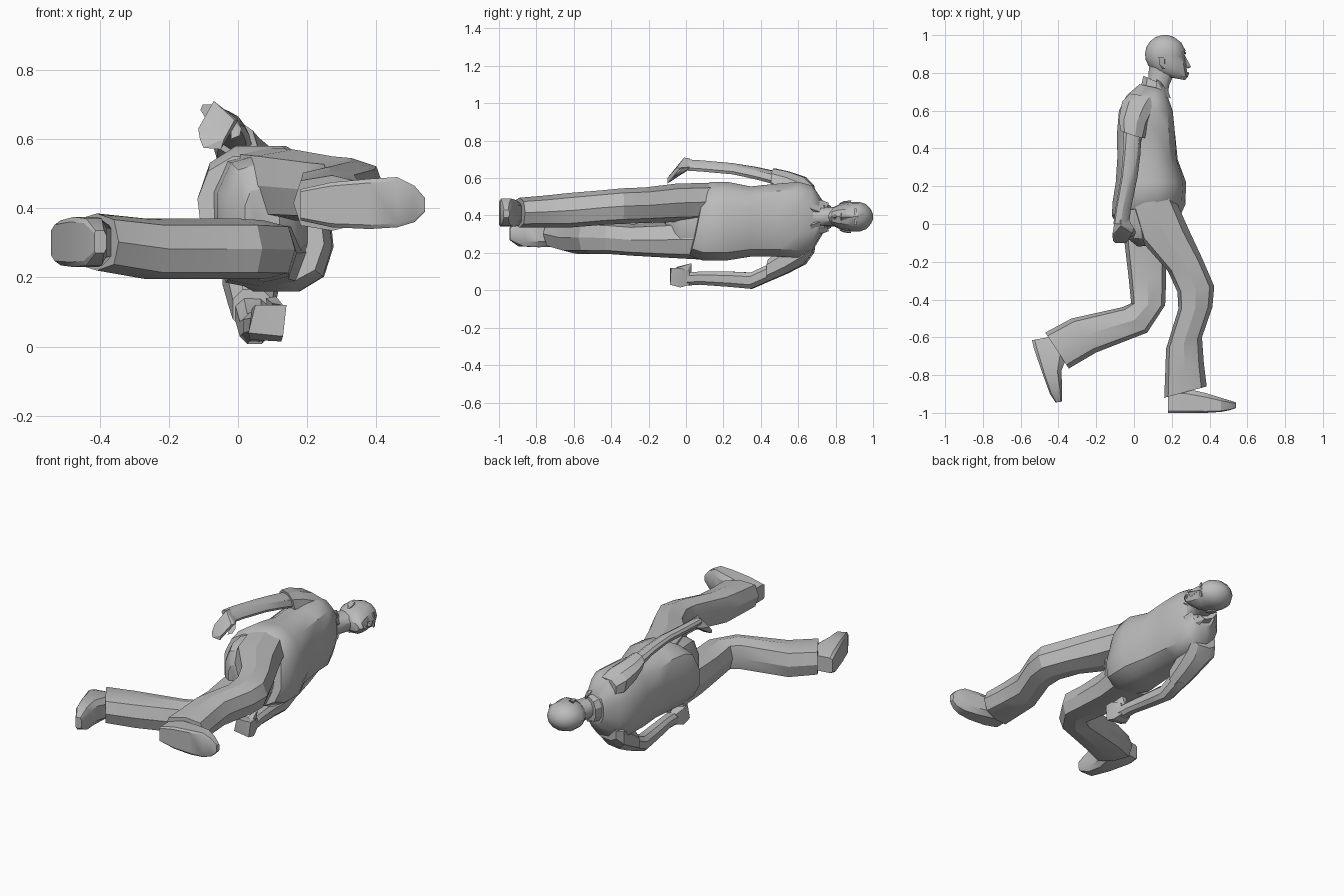
import bpy, bmesh, math
from mathutils import Vector

cube = bpy.data.objects.get("Cube")
if cube:
    bpy.data.objects.remove(cube, do_unlink=True)

grey = bpy.data.materials.new("plain grey")
grey.use_nodes = True
COL = (0.5, 0.5, 0.5, 1)
grey.diffuse_color = COL
grey.node_tree.nodes["Principled BSDF"].inputs["Base Color"].default_value = COL


def finish(name, bm, angle=30):
    """Turn a bmesh into a shaded, coloured object."""
    bmesh.ops.recalc_face_normals(bm, faces=bm.faces)
    me = bpy.data.meshes.new(name)
    bm.to_mesh(me)
    bm.free()
    ob = bpy.data.objects.new(name, me)
    bpy.context.collection.objects.link(ob)
    me.materials.append(grey)
    bpy.ops.object.select_all(action='DESELECT')
    ob.select_set(True)
    bpy.context.view_layer.objects.active = ob
    bpy.ops.object.shade_smooth_by_angle(angle=math.radians(angle))


def loft(name, rings, n=8, power=0.8, back_power=None, angle=30, phase=0.5):
    """Skin rings given as back point (x, y), front point (x, y), low z, high z
    and optionally the slant of the ring in x and y per unit of z."""
    bm = bmesh.new()
    loops = []
    reach = math.cos(math.pi / n) if phase else 1   # reach the full width
    for ax, ay, bx, by, z0, z1, *slant in rings:
        mid = Vector(((ax + bx) / 2, (ay + by) / 2, (z0 + z1) / 2))
        u = Vector(((bx - ax) / 2, (by - ay) / 2, 0))
        v = Vector((*(slant or (0, 0)), 1)) * (z1 - z0) / 2
        loop = []
        for i in range(n):
            t = 2 * math.pi * (i + phase) / n
            c, s = math.cos(t) / reach, math.sin(t) / reach
            p = back_power if back_power and c < 0 else power
            c = math.copysign(min(1, abs(c)) ** p, c)
            s = math.copysign(min(1, abs(s)) ** p, s)
            loop.append(bm.verts.new(mid + u * c + v * s))
        loops.append(loop)
    for p, q in zip(loops, loops[1:]):
        for i in range(n):
            j = (i + 1) % n
            bm.faces.new((p[i], p[j], q[j], q[i]))
    bm.faces.new(loops[0])
    bm.faces.new(loops[-1])
    finish(name, bm, angle)


def hull(name, pts, angle=20):
    """Small solid wrapped round a few points."""
    bm = bmesh.new()
    for p in pts:
        bm.verts.new(p)
    bmesh.ops.convex_hull(bm, input=bm.verts)
    finish(name, bm, angle)


# Shirt body, slightly twisted at the hem
loft("shirt", [
    (-.11, .03, .24, .065, .185, .55, -.12, .2),
    (-.105, .11, .262, .11, .16, .58, -.12, .1),
    (-.09, .22, .268, .22, .16, .58, -.1, 0),
    (-.085, .35, .228, .34, .18, .555, -.05, 0),
    (-.09, .48, .215, .50, .18, .57),
    (-.08, .60, .205, .60, .175, .58),
    (-.04, .68, .18, .67, .21, .56),
    (.03, .74, .17, .71, .30, .48),
], n=12, power=.72, back_power=.85, angle=35)

# Open collar, two folded flaps and a band
loft("collar_band", [
    (.035, .72, .18, .68, .31, .47),
    (.05, .785, .17, .73, .325, .46),
], n=10, power=.9)
for side, s in (("left", 1), ("right", -1)):
    m = .392
    hull(side + "_collar_flap", [
        (.17, .735, m + s * .02), (.195, .665, m + s * .045), (.12, .765, m + s * .075),
        (.12, .70, m + s * .10), (.16, .68, m + s * .09), (.16, .70, m + s * .01)])

# Trouser seat
loft("trouser_seat", [
    (-.08, .12, .21, .12, .18, .56),
    (-.06, -.02, .19, -.03, .18, .555),
    (-.03, -.08, .16, -.07, .21, .53),
    (.02, -.12, .12, -.11, .28, .46),
], n=10, power=.8)

# Forward trouser leg, creased down the front
loft("forward_trouser_leg", [
    (-.02, .10, .215, .14, .37, .575),
    (.03, -.08, .29, -.03, .365, .57),
    (.18, -.25, .365, -.19, .36, .55),
    (.23, -.36, .425, -.33, .355, .545),
    (.235, -.45, .415, -.44, .35, .535),
    (.17, -.66, .36, -.60, .335, .52),
    (.165, -.80, .37, -.74, .335, .505),
    (.16, -.92, .385, -.86, .335, .495),
], n=8, power=.85, back_power=.6, phase=0, angle=25)

# Trailing trouser leg, bent at the knee
loft("trailing_trouser_leg", [
    (-.06, .08, .20, .06, .165, .38),
    (-.05, -.10, .17, -.12, .175, .365),
    (-.03, -.27, .17, -.30, .185, .355),
    (-.015, -.42, .165, -.43, .195, .365),
    (-.06, -.44, .07, -.575, .195, .37),
    (-.33, -.50, -.20, -.68, .195, .37),
    (-.47, -.575, -.345, -.765, .22, .385),
], n=8, power=.7, back_power=.6, phase=0, angle=25)

# Shoes, flat on the sole side
loft("forward_shoe", [
    (.18, -1.0, .18, -.87, .365, .455),
    (.27, -1.0, .27, -.87, .345, .475),
    (.38, -1.0, .38, -.895, .34, .485),
    (.46, -.995, .46, -.92, .345, .49),
    (.51, -.985, .51, -.935, .36, .465),
    (.54, -.975, .54, -.945, .39, .43),
], n=8, power=.6, back_power=.2)
loft("trailing_shoe", [
    (-.54, -.615, -.40, -.59, .255, .345),
    (-.53, -.66, -.355, -.70, .235, .365),
    (-.485, -.79, -.385, -.78, .23, .375),
    (-.445, -.90, -.38, -.86, .235, .37),
    (-.415, -.945, -.38, -.94, .27, .335),
], n=8, power=.6, back_power=.25)

# Short sleeves
loft("left_sleeve", [
    (-.02, .69, .12, .67, .47, .56),
    (-.055, .65, .11, .62, .46, .605, -.2, 0),
    (-.07, .56, .07, .535, .51, .635, -.3, 0),
    (-.065, .495, .05, .455, .55, .65, -.3, 0),
], n=8, angle=25)
loft("right_sleeve", [
    (-.02, .69, .13, .67, .20, .29),
    (-.045, .65, .12, .62, .14, .30),
    (-.03, .55, .11, .53, .09, .235),
    (-.015, .46, .10, .43, .05, .165),
], n=8, angle=25)

# Bare forearms
loft("left_forearm", [
    (-.05, .50, .035, .47, .565, .635, -.3, 0),
    (-.05, .38, .025, .36, .595, .66, -.5, 0),
    (-.06, .25, .01, .25, .62, .68, -.6, 0),
    (-.09, .08, -.025, .08, .635, .695, -.6, 0),
    (-.10, .0, -.035, .0, .64, .70, -.6, 0),
], n=8)
loft("right_forearm", [
    (-.01, .48, .09, .46, .06, .15),
    (.005, .36, .09, .34, .008, .095),
    (.015, .25, .095, .23, .018, .10),
    (.04, .08, .11, .07, .03, .10),
    (.045, .0, .12, .0, .025, .095),
], n=8)

# Hands: a palm turned inward, curled fingers and a thumb
hull("left_hand", [
    (-.10, .03, .655), (-.03, .03, .66), (-.07, .02, .705), (-.07, -.01, .71),
    (-.115, -.06, .63), (-.11, -.09, .60), (0, -.03, .655), (-.01, -.05, .655),
    (-.10, -.10, .575), (-.05, -.10, .57), (-.04, -.10, .60)])
hull("left_thumb", [(-.03, .02, .65), (-.02, -.03, .66), (.0, -.02, .65),
                    (.005, -.06, .61), (-.02, -.07, .60), (.01, -.04, .63)])
hull("right_hand", [
    (.045, .02, .035), (.11, .02, .03), (.05, .02, .095), (.115, .02, .10),
    (.035, -.03, .02), (.125, -.03, .015), (.04, -.03, .11), (.14, -.03, .12),
    (.03, -.08, .04), (.13, -.085, .03), (.05, -.085, .12), (.14, -.08, .12)])
hull("right_thumb", [(.09, .03, .08), (.12, .0, .09), (.11, .03, .145),
                     (.08, .03, .14), (.13, -.05, .12), (.10, -.05, .125)])

# Neck and head
loft("neck", [
    (.06, .70, .18, .68, .335, .45),
    (.075, .76, .185, .73, .34, .445),
    (.08, .84, .21, .79, .34, .445),
], n=10, power=.95, angle=40)
loft("head", [
    (.14, .785, .27, .762, .365, .42),
    (.10, .81, .285, .78, .34, .447),
    (.075, .84, .28, .815, .324, .463),
    (.062, .87, .275, .85, .318, .469),
    (.058, .90, .266, .885, .314, .473),
    (.065, .935, .272, .92, .314, .473),
    (.085, .967, .25, .96, .327, .46),
    (.115, .99, .215, .988, .355, .432),
    (.15, 1.0, .18, 1.0, .38, .407),
], n=12, power=.95, angle=35, phase=0)

# Facial features and ears
Z = .393
hull("nose", [(.268, .895, Z), (.302, .832, Z), (.285, .822, Z), (.26, .85, Z),
              (.28, .83, Z + .02), (.28, .83, Z - .02)])
hull("lips", [(.29, .803, Z), (.293, .797, Z), (.287, .785, Z), (.265, .798, Z + .025),
              (.265, .798, Z - .025), (.27, .81, Z)])
for side, s in (("left", 1), ("right", -1)):
    hull(side + "_brow", [(.274, .91, Z + s * .01), (.276, .898, Z + s * .012),
                          (.268, .912, Z + s * .045), (.268, .9, Z + s * .045),
                          (.24, .905, Z + s * .03)])
    hull(side + "_ear", [(.135, .875, Z + s * .07), (.165, .87, Z + s * .07),
                         (.13, .885, Z + s * .088), (.16, .88, Z + s * .086),
                         (.135, .845, Z + s * .084), (.165, .82, Z + s * .073),
                         (.15, .82, Z + s * .068)])
